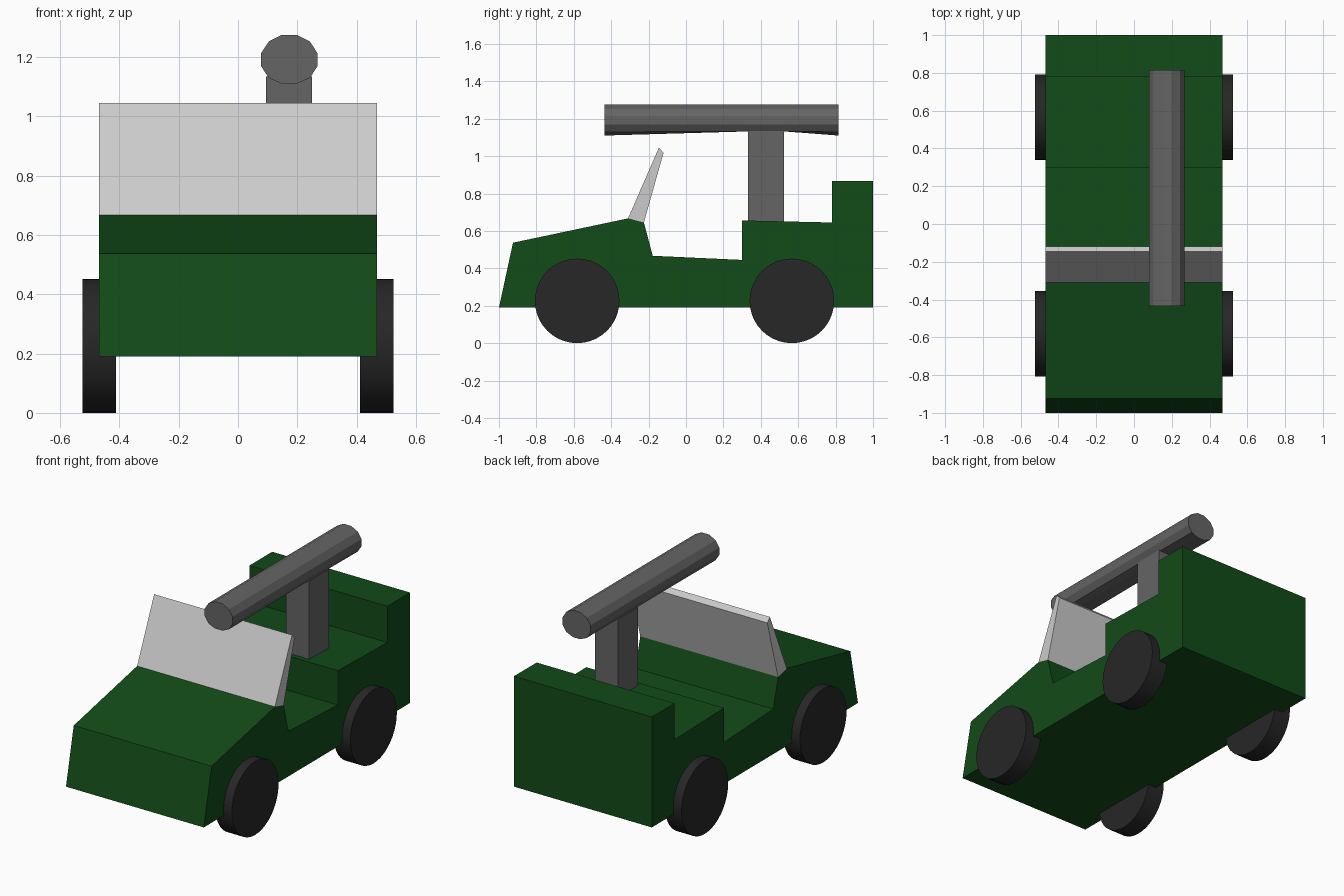
import bpy, bmesh
from math import pi, sin, cos

if "Cube" in bpy.data.objects:
    bpy.data.objects.remove(bpy.data.objects["Cube"])


def material(name, rgb):
    m = bpy.data.materials.new(name)
    m.diffuse_color = (*rgb, 1)
    m.use_nodes = True
    m.node_tree.nodes["Principled BSDF"].inputs["Base Color"].default_value = m.diffuse_color
    return m


GREEN = material("body_green", (0.006, 0.07, 0.009))
BLACK = material("tyre_black", (0.02, 0.02, 0.02))
STEEL = material("dark_steel", (0.13, 0.13, 0.13))


def loft(name, rings, mat=None):
    """Closed solid through rings of matching point counts."""
    bm = bmesh.new()
    loops = [[bm.verts.new(p) for p in ring] for ring in rings]
    n = len(loops[0])
    for a, b in zip(loops, loops[1:]):
        for i in range(n):
            j = (i + 1) % n
            bm.faces.new((a[i], a[j], b[j], b[i]))
    bm.faces.new(loops[0])
    bm.faces.new(loops[-1])
    bmesh.ops.recalc_face_normals(bm, faces=bm.faces)
    mesh = bpy.data.meshes.new(name)
    bm.to_mesh(mesh)
    bm.free()
    if mat:
        mesh.materials.append(mat)
    obj = bpy.data.objects.new(name, mesh)
    bpy.context.collection.objects.link(obj)
    return obj


def side_profile(name, yz, x0, x1, mat=None):
    """Extrude a side-view outline across the width."""
    return loft(name, [[(x, y, z) for y, z in yz] for x in (x0, x1)], mat)


# Body: bonnet, open cab, rear deck and tail box
side_profile("body", [
    (-1.0, 0.19), (-0.925, 0.537), (-0.31, 0.667), (-0.225, 0.645),
    (-0.178, 0.467), (0.30, 0.445), (0.30, 0.656), (0.78, 0.645),
    (0.78, 0.868), (1.0, 0.868), (1.0, 0.19)], -0.468, 0.468, GREEN)

# Raked windscreen
side_profile("windscreen", [
    (-0.31, 0.667), (-0.145, 1.045), (-0.12, 1.018), (-0.225, 0.645)],
    -0.468, 0.468)

# Launcher post
side_profile("launcher_post", [
    (0.332, 0.64), (0.332, 1.135), (0.525, 1.135), (0.525, 0.64)],
    0.095, 0.25, STEEL)

# Launcher tube: twelve sides, underside flattened where it meets the post
angles = [pi / 12 + i * pi / 6 for i in range(12)]
loft("launcher_tube", [
    [(0.173 + 0.098 * cos(a), y, max(1.191 + 0.087 * sin(a), floor))
     for a in angles]
    for y, floor in ((-0.435, 1.11), (0.332, 1.132), (0.525, 1.132), (0.815, 1.11))],
    STEEL)

# Wheels
for end, y in (("front", -0.582), ("rear", 0.566)):
    for side, s in (("left", -1), ("right", 1)):
        bpy.ops.mesh.primitive_cylinder_add(
            vertices=40, radius=0.226, depth=0.113,
            location=(s * 0.468, y, 0.226), rotation=(0, pi / 2, 0))
        wheel = bpy.context.object
        wheel.name = f"{end}_{side}_wheel"
        wheel.data.materials.append(BLACK)
        bpy.ops.object.shade_smooth_by_angle()
